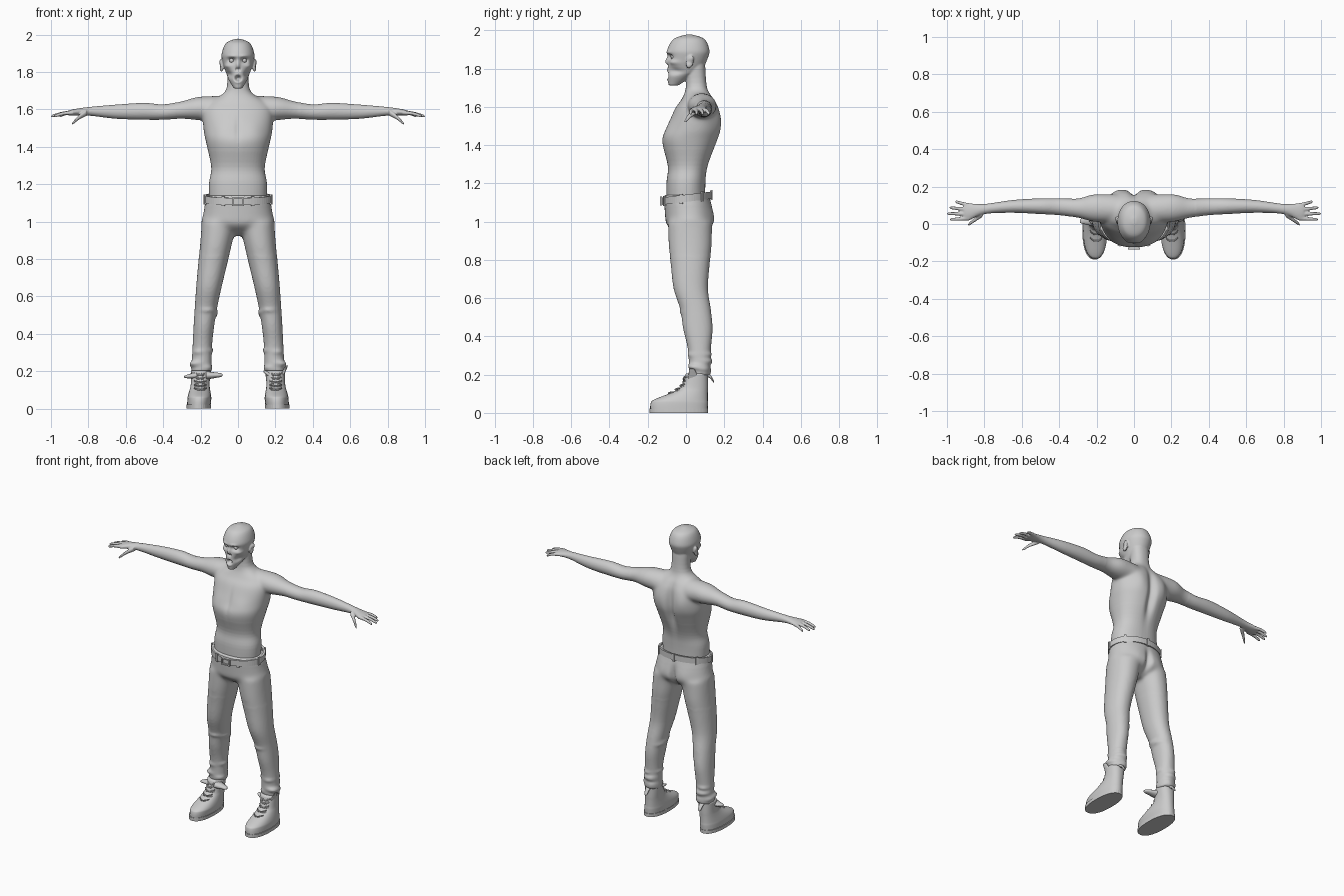
import bpy, bmesh, math, random
from mathutils import Vector, Matrix

if "Cube" in bpy.data.objects:
    bpy.data.objects.remove(bpy.data.objects["Cube"])

random.seed(4)
AXES = {'x': (1, 2), 'y': (0, 2), 'z': (0, 1)}


def catmull(rows, steps):
    out = []
    for i in range(len(rows) - 1):
        p = [rows[max(0, min(len(rows) - 1, i + k))] for k in (-1, 0, 1, 2)]
        for j in range(steps):
            t = j / steps
            out.append([b + .5 * t * (c - a + t * (2 * a - 5 * b + 4 * c - d + t * (3 * (b - c) + d - a)))
                        for a, b, c, d in zip(*p)])
    return out + [list(rows[-1])]


def loft(bm, rows, axis='z', n=32, steps=5, e=2.0, s=1):
    """Closed smooth tube through rows of (x, y, z, radius_u, radius_v)."""
    u, v = AXES[axis]
    rings = []
    for r in catmull(rows, steps):
        ring = []
        for k in range(n):
            a = 2 * math.pi * k / n
            c, d = math.cos(a), math.sin(a)
            p = r[:3]
            p[u] += abs(r[3]) * math.copysign(abs(c) ** (2 / e), c)
            p[v] += abs(r[4]) * math.copysign(abs(d) ** (2 / e), d)
            ring.append(bm.verts.new((p[0] * s, p[1], p[2])))
        rings.append(ring)
    for a, b in zip(rings, rings[1:]):
        for k in range(n):
            bm.faces.new((a[k], a[(k + 1) % n], b[(k + 1) % n], b[k]))
    bm.faces.new(rings[0])
    bm.faces.new(rings[-1])


def stack(bm, rows, x=lambda z: 0, **kw):
    """Upright loft from rows of (z, y, half_width, half_depth)."""
    loft(bm, [(x(z), y, z, w, d) for z, y, w, d in rows], **kw)


def taper(bm, a, b, r0, r1, s, axis='x', flat=1.0, sag=0.0):
    """Round-tipped tapering limb from a to b."""
    rows = []
    for t in (0, .5, .9, 1):
        p = Vector(a).lerp(Vector(b), t)
        p.z += sag * 4 * t * (1 - t)
        r = (r0 + (r1 - r0) * t) * (.4 if t == 1 else 1)
        rows.append((*p, r, r * flat))
    loft(bm, rows, axis, n=12, s=s)


def ball(bm, center, radii, rot=0.0):
    m = Matrix.Translation(center) @ Matrix.Rotation(rot, 4, 'X') @ Matrix.Diagonal((*radii, 1))
    bmesh.ops.create_uvsphere(bm, u_segments=20, v_segments=14, radius=1, matrix=m)


def box(bm, center, size, rot=0.0):
    m = Matrix.Translation(center) @ Matrix.Rotation(rot, 4, 'Z') @ Matrix.Diagonal((*size, 1))
    bmesh.ops.create_cube(bm, size=1, matrix=m)


def finish(bm, name, voxel=0, smooth=True):
    bmesh.ops.recalc_face_normals(bm, faces=bm.faces[:])
    me = bpy.data.meshes.new(name)
    bm.to_mesh(me)
    bm.free()
    ob = bpy.data.objects.new(name, me)
    bpy.context.collection.objects.link(ob)
    if voxel:
        m = ob.modifiers.new("fuse", 'REMESH')
        m.mode, m.voxel_size = 'VOXEL', voxel
        m = ob.modifiers.new("soften", 'SMOOTH')
        m.factor, m.iterations = .5, 4
        dg = bpy.context.evaluated_depsgraph_get()
        ob.data = bpy.data.meshes.new_from_object(ob.evaluated_get(dg))
        ob.modifiers.clear()
    ob.data.polygons.foreach_set("use_smooth", [smooth] * len(ob.data.polygons))
    ob.data.update()
    return ob


def blend(ob, test, times):
    bm = bmesh.new()
    bm.from_mesh(ob.data)
    vs = [v for v in bm.verts if test(v.co)]
    for _ in range(times):
        bmesh.ops.smooth_vert(bm, verts=vs, factor=.5, use_axis_x=True, use_axis_y=True, use_axis_z=True)
    bm.to_mesh(ob.data)
    bm.free()


def push(ob, x, y, z, rx, rz, dy, dx=0.0):
    """Soft push of the surface near a point, mirrored when off centre."""
    for s in ((1, -1) if x else (1,)):
        for v in ob.data.vertices:
            d = v.co - Vector((x * s, y, z))
            if abs(d.z) < 2.5 * rz and abs(d.x) < 2.5 * rx:
                w = math.exp(-(d.x / rx) ** 2 - (d.y / .05) ** 2 - (d.z / rz) ** 2)
                v.co += Vector((dx * s, dy, 0)) * w


# Torso with neck, then head
bm = bmesh.new()
stack(bm, [(1.06, 0, .15, .10), (1.2, 0, .155, .102), (1.29, .01, .143, .105), (1.42, .02, .17, .145),
           (1.49, .04, .184, .14), (1.59, .055, .187, .113), (1.64, .062, .155, .085),
           (1.70, .055, .066, .056), (1.82, .05, .058, .05)], n=48, e=2.25)
stack(bm, [(1.712, -.065, .022, .026), (1.76, -.034, .051, .065), (1.79, -.008, .063, .09),
           (1.86, .01, .084, .106), (1.90, .012, .087, .11), (1.955, .016, .064, .08),
           (1.978, .016, .012, .015)], n=40, e=2.1)
for s in (1, -1):
    # Arm and palm
    loft(bm, [(.03, .075, 1.60, .07, .072), (.2, .085, 1.605, .075, .064), (.3, .085, 1.597, .052, .047),
              (.4, .092, 1.586, .045, .041), (.5, .095, 1.59, .042, .045), (.65, .094, 1.588, .034, .038),
              (.8, .08, 1.59, .027, .023), (.88, .066, 1.584, .045, .017), (.91, .066, 1.581, .043, .012)],
         'x', n=28, s=s)
    # Fingers fan out from the knuckles, then thumb
    for i, tip in enumerate((.985, 1.0, .988, .957)):
        taper(bm, (.88, .03 + .023 * i, 1.583), (tip, .024 + .032 * i, 1.562), .012, .008, s, sag=.006)
    taper(bm, (.81, .055, 1.583), (.889, -.006, 1.52), .018, .008, s, sag=.006)
    # Ear
    ball(bm, (s * .088, .02, 1.835), (.012, .02, .035), -.25)
    ball(bm, (s * .095, .028, 1.845), (.007, .011, .024), -.25)
# Lips round the open mouth
for k in range(20):
    a = k * math.pi / 10
    ball(bm, (.021 * math.cos(a), -.096 + .012 * math.cos(a) ** 2, 1.766 + .019 * math.sin(a)), (.008,) * 3)
skin = finish(bm, "skin", .005)
blend(skin, lambda c: abs(c.x) < .33 and 1.38 < c.z < 1.71, 25)
# Spine, shoulder blades, chest, breastbone
push(skin, 0, .17, 1.45, .026, .17, -.03)
push(skin, .09, .17, 1.54, .055, .08, .014)
push(skin, .08, -.08, 1.48, .06, .05, -.008)
push(skin, 0, -.09, 1.48, .015, .08, .006)
# Eye sockets, brows, nose, nostrils
push(skin, .033, -.088, 1.862, .019, .014, .022)
push(skin, .032, -.09, 1.884, .024, .009, -.008)
push(skin, 0, -.1, 1.838, .01, .022, -.012)
push(skin, .007, -.105, 1.814, .006, .008, .016)
# Cheekbones, hollow cheeks, mouth, ear hollows
push(skin, .058, -.065, 1.832, .018, .012, -.008, .004)
push(skin, .052, -.06, 1.788, .02, .018, .01, -.008)
push(skin, 0, -.1, 1.766, .014, .014, .034)
push(skin, .098, .018, 1.835, .006, .013, 0, -.006)

# Eyes
bm = bmesh.new()
for s in (1, -1):
    ball(bm, (s * .033, -.066, 1.862), (.014,) * 3)
finish(bm, "eyes")

# Trousers: hips and two splayed legs
bm = bmesh.new()
stack(bm, [(1.14, .003, .167, .118), (1.04, .017, .186, .127), (.98, .02, .186, .118),
           (.925, .02, .04, .045)], n=48, e=2.2)


def leg_x(z):
    return .1 + .095 * math.sin(math.pi / 2 * (1 - z) / .81) ** 1.15


for s in (1, -1):
    stack(bm, [(1.0, .02, .094, .115), (.88, .022, .085, .113), (.78, .022, .078, .102), (.65, .025, .068, .09),
               (.54, .05, .06, .08), (.44, .062, .055, .077), (.33, .07, .052, .06), (.195, .07, .054, .053)],
          leg_x, s=s, e=2.15)
trousers = finish(bm, "trousers", .008)
blend(trousers, lambda c: .82 < c.z < 1.08, 12)
push(trousers, 0, .14, 1.0, .02, .07, -.025)
push(trousers, .08, .14, 1.02, .05, .06, .006)
# Cloth folds at knee and ankle
for i in range(16):
    z = random.choice((.55, .27)) + random.uniform(-.06, .06)
    a = random.uniform(0, 2 * math.pi)
    c, d = math.cos(a), math.sin(a)
    push(trousers, leg_x(z) + .055 * c, .06 + .065 * d, z, .035, .012, .007 * d, .007 * c)

# Belt, tilted up toward the back
bm = bmesh.new()
n = 64


def belt_point(a, out, dz):
    x, y = (.175 + out) * math.cos(a), .004 + (.124 + out) * math.sin(a)
    return Vector((x, y, 1.122 + .12 * y + dz))


rings = [[bm.verts.new(belt_point(2 * math.pi * k / n, o, h))
          for o, h in ((-.008, -.019), (.006, -.019), (.006, .019), (-.008, .019))] for k in range(n)]
for k in range(n):
    a, b = rings[k], rings[(k + 1) % n]
    for j in range(4):
        bm.faces.new((a[j], b[j], b[(j + 1) % 4], a[(j + 1) % 4]))
finish(bm, "belt", smooth=False)
bm = bmesh.new()
for k in range(8):
    a = math.radians(k * 60 if k < 4 else 60 * k)
    a = math.pi / 2 + k * math.pi * 2 / 7
    box(bm, belt_point(a, .006, 0), (.016, .010, .052),
        math.atan2(.124 * math.cos(a), -.175 * math.sin(a)))
finish(bm, "belt_loops", smooth=False)
bm = bmesh.new()
for s in (1, -1):
    box(bm, (s * .028, -.131, 1.107), (.008, .012, .046))
    box(bm, (0, -.131, 1.107 + s * .019), (.064, .012, .008))
finish(bm, "buckle", smooth=False)

# Boots, soles, laces and loose flaps
for s, side in ((1, "left"), (-1, "right")):
    bm = bmesh.new()
    stack(bm, [(.01, -.037, .062, .15), (.05, -.035, .064, .15), (.07, -.026, .062, .14), (.11, .024, .053, .09),
               (.14, .045, .05, .07), (.205, .057, .053, .058)], lambda z: .21 - .06 * z, e=2.25, s=s)
    finish(bm, side + "_boot")
    bm = bmesh.new()
    stack(bm, [(z, -.037, .066, .153) for z in (0, .022)], lambda z: .21, steps=1, n=40, e=2.3, s=s)
    finish(bm, side + "_sole", smooth=False)
    bm = bmesh.new()
    for k in range(5):
        y, z = -.01 - .08 * (1 - k / 4) ** 2, .102 + .02 * k
        for up in (-.007, .007):
            loft(bm, [(.202 + .034 * t, y - .002 + .022 * t * t, z + up * t, .004, .004) for t in (-1, -.4, .4, 1)],
                 'x', n=8, steps=3, s=s)
    finish(bm, side + "_laces")
    bm = bmesh.new()
    taper(bm, (.2, .105, .205), (.2, .147, .16), .02, .01, s, 'y', .7, .008)
    if s < 0:
        taper(bm, (.22, .03, .178), (.29, .015, .17), .042, .01, s, flat=.5)
        taper(bm, (.17, .02, .178), (.082, 0, .18), .038, .014, s, flat=.6)
    else:
        taper(bm, (.235, .04, .18), (.263, .03, .232), .012, .005, s, 'z', 2.5)
        taper(bm, (.17, .03, .18), (.136, .02, .2), .03, .01, s, flat=.6)
    finish(bm, side + "_boot_flaps")
